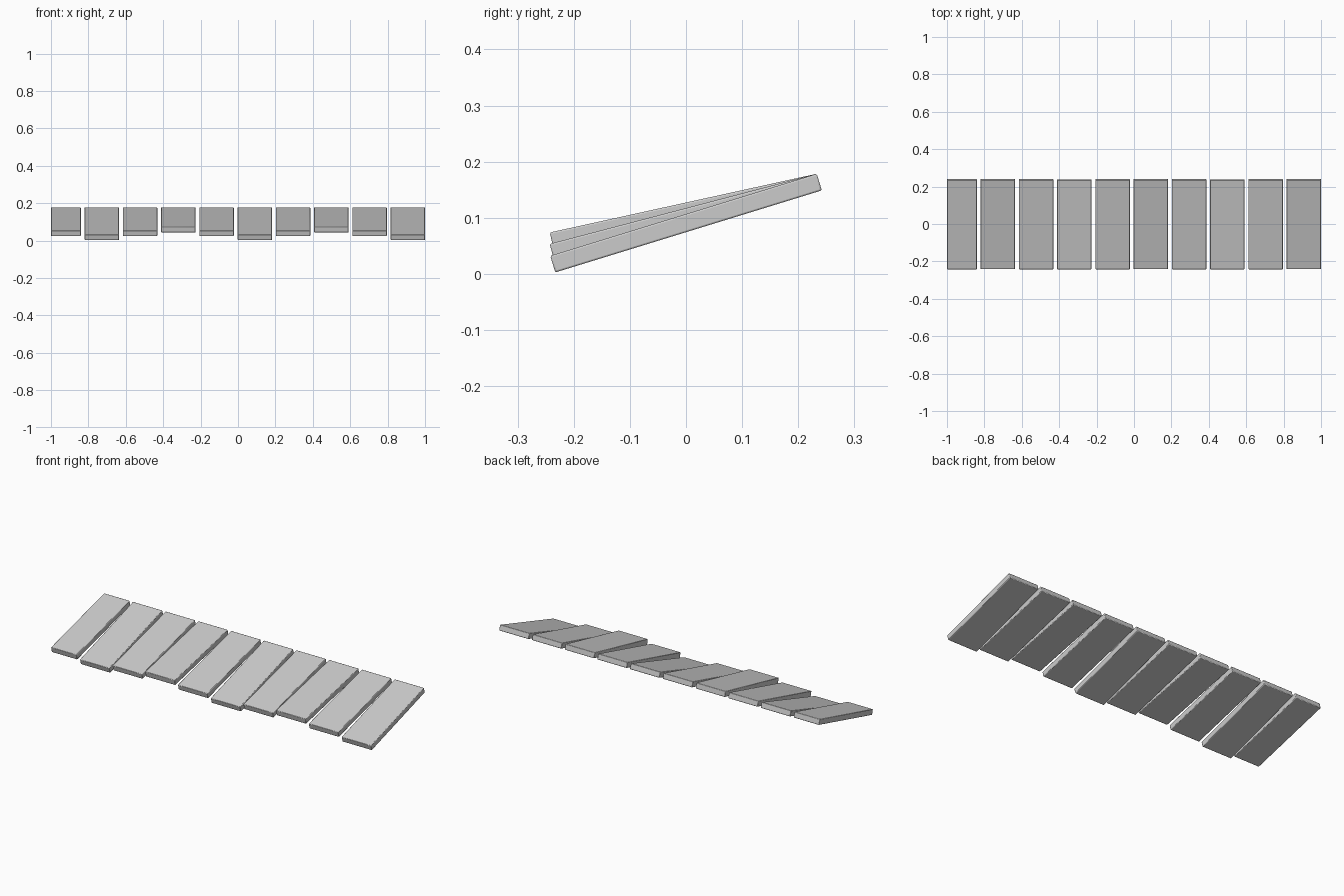
import bpy
import math
from mathutils import Matrix, Vector

cube = bpy.data.objects.get("Cube")
if cube:
    bpy.data.objects.remove(cube, do_unlink=True)

THICK = 0.031
PITCH = 0.2045
WIDTH = 0.184
HINGE = Vector((0, 0.233, 0.1785))   # shared upper back edge
# (tilt in degrees, slope length) for each resting height
POSES = {"low": (17.1, 0.497), "mid": (14.7, 0.492), "high": (12.4, 0.487)}
CYCLE = ["low", "mid", "high", "mid"]


def add_shingle(name, x_min, x_max, pose):
    """Bevelled slab hanging forward and down from the hinge edge."""
    tilt, length = POSES[pose]
    bpy.ops.mesh.primitive_cube_add(size=1)
    ob = bpy.context.object
    ob.name = ob.data.name = name
    size = Matrix.Diagonal((x_max - x_min, length, THICK, 1))
    offset = Matrix.Translation((0, -length / 2, -THICK / 2))
    ob.data.transform(offset @ size)
    ob.location = ((x_min + x_max) / 2, HINGE.y, HINGE.z)
    ob.rotation_euler.x = math.radians(tilt)
    # Slightly softened edges
    bevel = ob.modifiers.new("soft_edges", "BEVEL")
    bevel.width = 0.003
    bevel.segments = 2
    bpy.ops.object.shade_smooth_by_angle(angle=math.radians(30))


# Row of shingles, counted from the left end; the last one is trimmed
for i in range(10):
    right_edge = 1 - i * PITCH
    left_edge = max(right_edge - WIDTH, -1)
    add_shingle(f"shingle_{i + 1}", left_edge, right_edge, CYCLE[i % 4])
